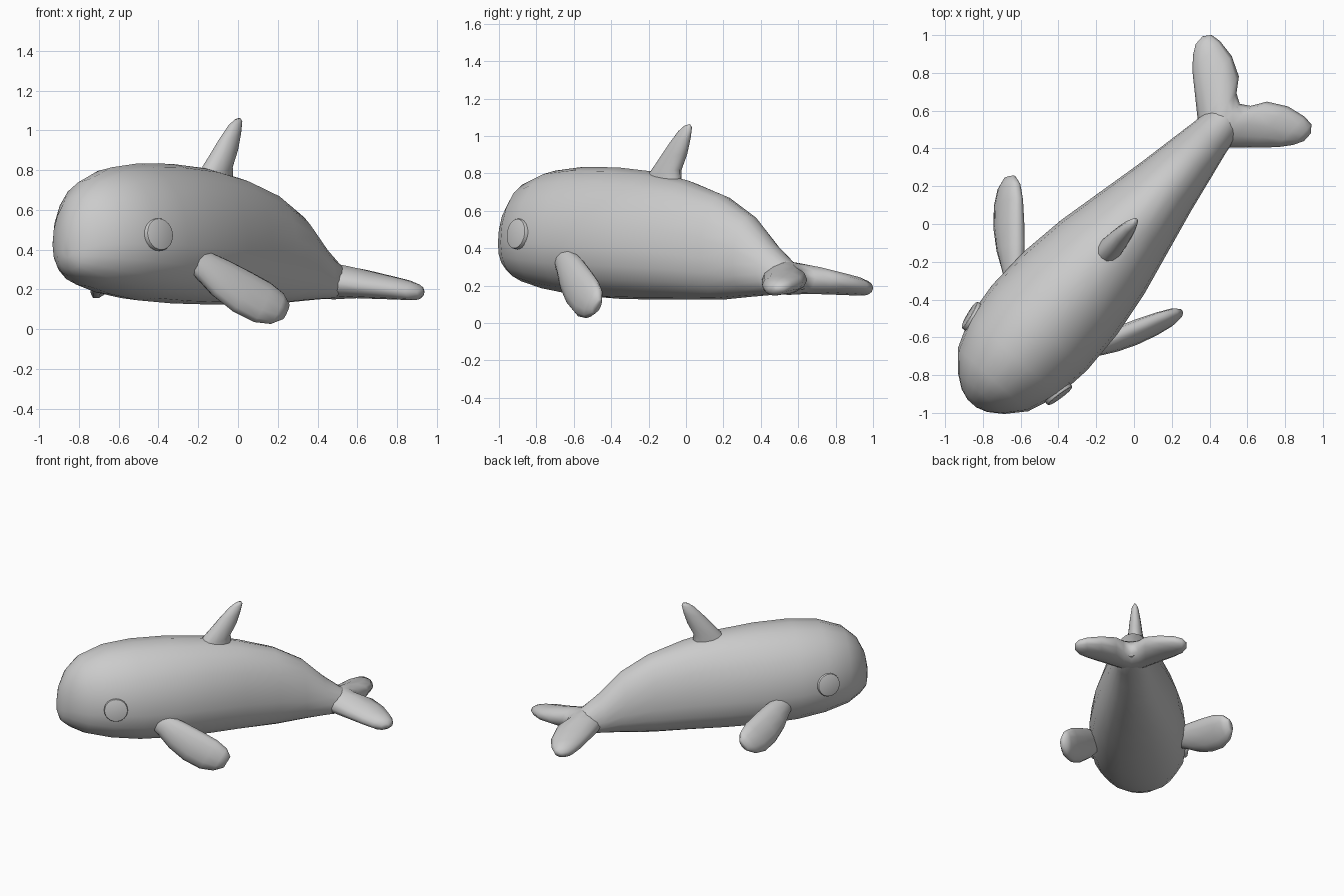
import bpy, bmesh
from math import cos, sin, pi, radians
from mathutils import Vector, Matrix

if "Cube" in bpy.data.objects:
    bpy.data.objects.remove(bpy.data.objects["Cube"])

# The whole animal is modelled head towards -y, then turned
POSE = Matrix.Translation((0, 0.01, 0)) @ Matrix.Rotation(radians(-41.8), 4, 'Z')

skin = bpy.data.materials.new("grey_skin")
skin.use_nodes = True
skin.diffuse_color = (0.6, 0.6, 0.6, 1)
skin.node_tree.nodes["Principled BSDF"].inputs["Base Color"].default_value = (0.6, 0.6, 0.6, 1)


def finish(name, bm, angle=70):
    bmesh.ops.recalc_face_normals(bm, faces=bm.faces)
    bm.transform(POSE)
    mesh = bpy.data.meshes.new(name)
    bm.to_mesh(mesh)
    bm.free()
    mesh.materials.append(skin)
    obj = bpy.data.objects.new(name, mesh)
    bpy.context.collection.objects.link(obj)
    bpy.ops.object.select_all(action='DESELECT')
    obj.select_set(True)
    bpy.context.view_layer.objects.active = obj
    bpy.ops.object.shade_smooth_by_angle(angle=radians(angle))
    return obj


def loft(name, rings):
    """Skin a row of equal rings and close both ends."""
    bm = bmesh.new()
    loops = [[bm.verts.new(p) for p in ring] for ring in rings]
    n = len(loops[0])
    for a, b in zip(loops, loops[1:]):
        for i in range(n):
            j = (i + 1) % n
            bm.faces.new((a[i], a[j], b[j], b[i]))
    bm.faces.new(loops[0])
    bm.faces.new(loops[-1])
    return finish(name, bm)


def ellipse(center, u, v, sides=12):
    c, u, v = Vector(center), Vector(u), Vector(v)
    return [c + u * cos(2 * pi * i / sides) + v * sin(2 * pi * i / sides)
            for i in range(sides)]


# Body: station, half width, bottom, top; widest below the middle
def body_ring(y, w, bottom, top, sides=20):
    mid = bottom + 0.4 * (top - bottom)
    ring = []
    for i in range(sides):
        a = 2 * pi * i / sides
        c, s = cos(a), sin(a)
        k = 1.0 if s >= 0 else 0.88
        x = w * abs(c) ** k * (1 if c > 0 else -1)
        z = mid + (s * (top - mid) if s >= 0 else -abs(s) ** k * (mid - bottom))
        ring.append((x, y, z))
    return ring


loft("body", [body_ring(*st) for st in (
    (-1.288, .03, .36, .46), (-1.268, .09, .30, .56), (-1.215, .165, .26, .67),
    (-1.12, .25, .215, .755), (-.95, .316, .175, .815), (-.75, .338, .145, .835),
    (-.5, .33, .13, .832), (-.25, .295, .125, .81), (0, .24, .125, .762),
    (.25, .185, .125, .685), (.45, .147, .14, .575), (.6, .118, .15, .43),
    (.72, .1, .155, .335), (.82, .045, .18, .29))])

# Tail flukes: side offset, front edge, back edge, height, half thickness
half = [(.05, .6, .87, .238, .085), (.1, .62, .945, .232, .076),
        (.2, .71, 1.0, .215, .063), (.3, .8, 1.018, .2, .052),
        (.355, .865, 1.012, .188, .042), (.385, .92, .975, .185, .018)]
flukes = [(-x, *rest) for x, *rest in reversed(half)] + [(0, .6, .84, .24, .09)] + half
loft("tail_flukes", [ellipse((x, (f + b) / 2, z), (0, (b - f) / 2, 0), (0, 0, t))
                     for x, f, b, z, t in flukes])

# Dorsal fin: station, height, half length, half width
loft("dorsal_fin", [ellipse((0, y, z), (0, l, l * .25), (w, 0, 0)) for y, z, l, w in (
    (-.2, .72, .145, .065), (-.18, .79, .122, .062), (-.115, .88, .1, .052),
    (-.06, .97, .072, .038), (-.02, 1.035, .045, .024), (-.005, 1.058, .02, .01))])


# Flippers: paddles lofted along a straight axis, each in its own pose
def flipper(name, root, tip, chord):
    root, tip, chord = Vector(root), Vector(tip), Vector(chord)
    axis = tip - root
    chord = (chord - axis * chord.dot(axis) / axis.length_squared).normalized()
    normal = axis.cross(chord).normalized()
    rings = []
    for t, c, th, shift in ((-.12, .06, .04, 0), (.04, .08, .052, 0), (.25, .106, .058, -.012),
                            (.5, .12, .058, -.018), (.75, .118, .05, -.012),
                            (.92, .092, .04, 0), (1.02, .045, .022, .01)):
        rings.append(ellipse(root + axis * t + chord * shift, chord * c, normal * th))
    loft(name, rings)


flipper("left_flipper", (.295, -.615, .33), (.5, -.215, .085), (0, .57, .82))
flipper("right_flipper", (-.31, -.615, .345), (-.645, -.275, .235), (.34, .44, .82))

# Eyes: shallow bevelled discs set into the sides of the head
for side, name in ((1, "left_eye"), (-1, "right_eye")):
    bm = bmesh.new()
    bmesh.ops.create_cone(bm, cap_ends=True, segments=24, radius1=.082, radius2=.082, depth=.06)
    rim = [e for e in bm.edges if all(v.co.z > 0 for v in e.verts)]
    bmesh.ops.bevel(bm, geom=rim, offset=.01, segments=2, affect='EDGES', profile=.5)
    normal = Vector((side, -.2, .14)).normalized()
    place = Vector((side * .313, -.945, .477)) - normal * .018
    bm.transform(Matrix.Translation(place) @ normal.to_track_quat('Z', 'Y').to_matrix().to_4x4())
    finish(name, bm, 35)
